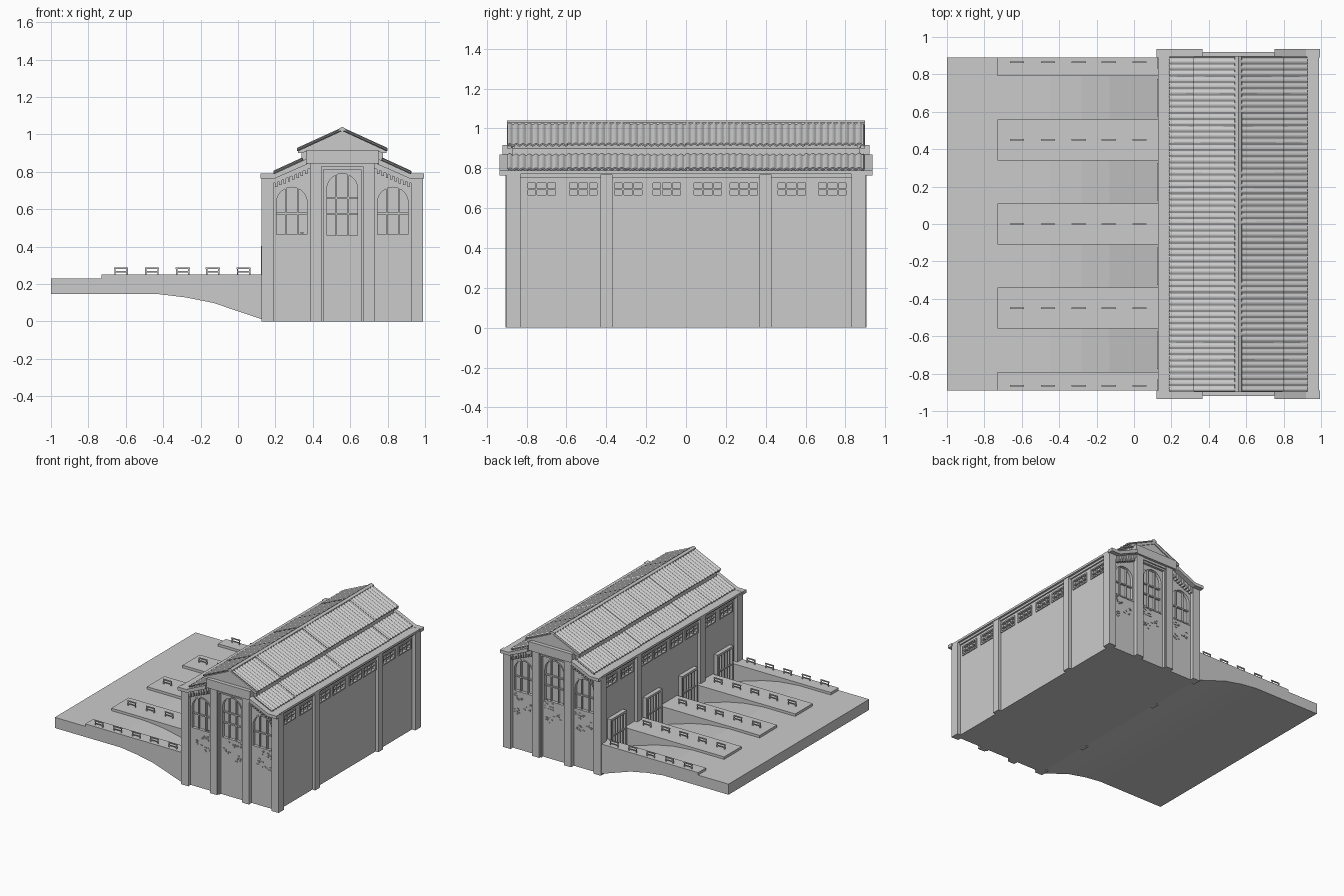
import bpy, bmesh, math, random

if "Cube" in bpy.data.objects:
    bpy.data.objects.remove(bpy.data.objects["Cube"])

random.seed(4)
CX = 0.5575                       # centre line of the hall
mx = lambda x: 2 * CX - x         # mirror across the hall


def make(name, verts, faces):
    me = bpy.data.meshes.new(name)
    me.from_pydata(verts, [], faces)
    bm = bmesh.new()
    bm.from_mesh(me)
    bmesh.ops.recalc_face_normals(bm, faces=bm.faces)
    bm.to_mesh(me)
    bm.free()
    ob = bpy.data.objects.new(name, me)
    bpy.context.collection.objects.link(ob)
    return ob


def prisms(name, items):
    """Each item: (xz outline, y0, y1), all in one object."""
    V, F = [], []
    for pts, y0, y1 in items:
        b, n = len(V), len(pts)
        V += [(x, y0, z) for x, z in pts] + [(x, y1, z) for x, z in pts]
        F += [tuple(range(b, b + n)), tuple(range(b + n, b + 2 * n))]
        F += [(b + i, b + (i + 1) % n, b + n + (i + 1) % n, b + n + i) for i in range(n)]
    return make(name, V, F)


def rect(x0, x1, z0, z1):
    return [(x0, z0), (x1, z0), (x1, z1), (x0, z1)]


def boxes(name, items):
    """Each item: x0, x1, y0, y1, z0, z1."""
    return prisms(name, [(rect(a, b, e, f), c, d) for a, b, c, d, e, f in items])


def both(pts, y0, y1):
    """Outline on the front and back facade."""
    return [(pts, s * y0, s * y1) for s in (-1, 1)]


def arch(xc, r, z0, top, n=14):
    zs = top - r
    return [(xc - r, z0)] + [(xc - r * math.cos(math.pi * i / n), zs + r * math.sin(math.pi * i / n))
                             for i in range(n + 1)] + [(xc + r, z0)]


# ---- loading yard with ramps and docks
prisms("yard_slab", [([(-1, .145), (-.42, .145), (-.28, .128), (-.13, .098), (.125, .012), (.155, 0),
                       (.155, .1), (-.13, .185), (-.28, .215), (-.45, .23), (-1, .23)], -.89, .89)])
dock = [(-.73, .2), (-.45, .2), (-.13, .15), (.155, .06), (.155, .25), (-.73, .25)]
prisms("loading_docks", [(dock, a, b) for a, b in
                         ((-.89, -.79), (-.56, -.34), (-.11, .11), (.34, .56), (.79, .89))])
rails = []
for y in (-.865, -.45, 0, .45, .865):
    for x in (-.625, -.46, -.295, -.135, .03):
        rails += [(x - .036, x - .029, y - .003, y + .003, .25, .285),
                  (x + .029, x + .036, y - .003, y + .003, .25, .285),
                  (x - .038, x + .038, y - .004, y + .004, .281, .289),
                  (x - .03, x + .03, y - .003, y + .003, .262, .268)]
boxes("dock_rails", rails)

# ---- hall body with recessed windows
hull = [(.155, 0), (.96, 0), (.96, .775), (.925, .782), (.775, .85), (.775, .9), (CX, 1.005)]
hull += [(mx(x), z) for x, z in reversed(hull[2:6])]
body = prisms("hall_body", [(hull, -.87, .87)])
R = .092
arches = [(.2875, .455, .727), (CX, .45, .8), (mx(.2875), .455, .727)]
win_y = (-.725, -.515, -.29, -.097, .11, .29, .53, .735)
W, Z0, Z1 = .078, .655, .735
cuts = []
for xc, z0, top in arches:
    cuts += both(arch(xc, R, z0, top), .85, .89)
for y in win_y:
    for a, b in ((.945, .98), (mx(.98), mx(.945))):
        cuts.append((rect(a, b, Z0, Z1), y - W, y + W))
cutter = prisms("window_cutter", cuts)
cutter.hide_render = True
cutter.display_type = 'WIRE'
mod = body.modifiers.new("windows", 'BOOLEAN')
mod.object, mod.operation, mod.solver = cutter, 'DIFFERENCE', 'EXACT'

# ---- arched window frames and glazing bars
V, F, bars = [], [], []
for xc, z0, top in arches:
    for s in (-1, 1):
        o, i = arch(xc, R, z0, top), arch(xc, R - .01, z0 + .01, top - .01)
        b, n = len(V), len(o)
        for y in (.845, .874):
            V += [(x, s * y, z) for x, z in o] + [(x, s * y, z) for x, z in i]
        for k in range(n):
            j = (k + 1) % n
            for p, q in ((0, n), (2 * n, 3 * n), (0, 2 * n), (n, 3 * n)):
                F.append((b + p + k, b + p + j, b + q + j, b + q + k))
        for dx in (-.032, .032):
            zt = top - R + math.sqrt(R * R - dx * dx)
            bars.append((xc + dx - .004, xc + dx + .004, s * .845, s * .866, z0, zt - .004))
        for z in ((.577,) if top < .75 else (.575, .66)):
            bars.append((xc - R, xc + R, s * .845, s * .864, z - .005, z + .005))
make("arched_window_frames", V, F)

# ---- strip windows along both sides
for y in win_y:
    for m in (False, True):
        X = (lambda a, b: (mx(b), mx(a))) if m else (lambda a, b: (a, b))
        for z in (Z0 + .005, Z1 - .005):
            bars.append((*X(.944, .967), y - W, y + W, z - .005, z + .005))
        for d in (-W + .004, W - .004):
            bars.append((*X(.944, .967), y + d - .005, y + d + .005, Z0, Z1))
        for d in (-W / 3, W / 3):
            bars.append((*X(.944, .96), y + d - .004, y + d + .004, Z0, Z1))
        bars.append((*X(.944, .96), y - W, y + W, .691, .699))
boxes("glazing_bars", bars)

# ---- pilasters
pil = []
for m in (False, True):
    X = (lambda a, b: (mx(b), mx(a))) if m else (lambda a, b: (a, b))
    for s in (-1, 1):
        pil += [(*X(.125, .19), s * .83, s * .9, 0, .775),
                (*X(.385, .447), s * .86, s * .905, 0, .85),
                (*X(.13, .17), s * .37, s * .43, 0, .77)]
boxes("pilasters", pil)

# ---- centre bay trim and pediments
trim = []
for s in (-1, 1):
    trim += [(.447, .457, s * .86, s * .89, 0, .825), (mx(.457), mx(.447), s * .86, s * .89, 0, .825),
             (.447, mx(.447), s * .86, s * .89, .813, .827),
             (.385, mx(.385), s * .86, s * .9, .827, .86),
             (.365, mx(.365), s * .86, s * .92, .845, .916),
             (.345, mx(.345), s * .86, s * .912, .845, .858)]
boxes("centre_bay_trim", trim)
prisms("pediments", both([(.34, .905), (mx(.34), .905), (CX, 1.015)], .86, .89))

# ---- sloping copings, friezes and stepped corbels
cop = [(.12, .765), (.2, .765), (.365, .838), (.365, .868), (.195, .79), (.12, .79)]
fri = [(.15, .74), (.2, .74), (.39, .82), (.39, .85), (.2, .785), (.15, .775)]
flip = lambda pts: [(mx(x), z) for x, z in pts]
prisms("parapet_copings", both(cop, .89, .935) + both(flip(cop), .89, .935))
prisms("parapet_friezes", both(fri, .86, .895) + both(flip(fri), .86, .895))
corb = []
for k in range(8):
    x = .197 + k * .023
    z = .728 + (x - .19) * .42
    p = rect(x, x + .013, z - .012, z + .035)
    corb += both(p, .86, .9) + both(flip(p), .86, .9)
prisms("corbels", corb)

# ---- eaves cornices along the long sides
boxes("eaves_cornices", [(.925, .988, -.935, .935, .772, .789), (mx(.988), mx(.925), -.935, .935, .772, .789),
                         (.93, .972, -.9, .9, .755, .773), (mx(.972), mx(.93), -.9, .9, .755, .773)])


# ---- corrugated roofs, six overlapping sheets per slope
def roof(name, x0, z0, x1, z1):
    V, F, n = [], [], 54
    for p in range(6):
        b, lift = len(V), (p % 2) * .003
        for i in range(n + 1):
            y = -.893 + (p + i / n) * 1.786 / 6
            w = .004 * math.sin(i / n * 9 * 2 * math.pi) + lift
            V += [(x0, y, z0 + w), (x1, y, z1 + w)]
        F += [(b + 2 * i, b + 2 * i + 1, b + 2 * i + 3, b + 2 * i + 2) for i in range(n)]
    ob = make(name, V, F)
    m = ob.modifiers.new("thickness", 'SOLIDIFY')
    m.thickness, m.offset = .008, 0


for side, f in (("left", lambda x: x), ("right", mx)):
    roof("lower_roof_" + side, f(.19), .795, f(.345), .866)
    roof("upper_roof_" + side, f(.316), .917, f(CX), 1.027)
prisms("ridge_cap", [([(CX - .02, 1.018), (CX - .018, 1.03), (CX, 1.04), (CX + .018, 1.03),
                       (CX + .02, 1.018)], -.897, .897)])
purlin = [(.322, .9), (.345, .9), (CX, 1.0), (CX, 1.02), (.322, .912)]
prisms("gable_bargeboards", both(purlin, .875, .897) + both(flip(purlin), .875, .897))

# ---- barred gates between the docks
gates = []
for yc in (-.675, -.225, .225, .675):
    h = .1
    gates += [(.122, .16, yc - h, yc - h + .014, .09, .4), (.122, .16, yc + h - .014, yc + h, .09, .4),
              (.122, .16, yc - h, yc + h, .385, .402), (.13, .16, yc - h, yc + h, .25, .26)]
    for k in range(1, 6):
        y = yc - h + k * 2 * h / 6
        gates.append((.132, .16, y - .004, y + .004, .09, .39))
boxes("dock_gates", gates)

# ---- patches of exposed brick under the arched windows
bricks = []
for s in (-1, 1):
    for xc, z0, top in arches:
        for cx, cz in ((-.05, .35), (.02, .41), (.05, .31), (.06, .43)):
            for k in range(7):
                x = min(max(xc + cx + random.gauss(0, .022), xc - .085), xc + .072)
                z = round((cz + random.gauss(0, .014)) / .01) * .01
                bricks.append((x, x + random.uniform(.009, .02), s * .865, s * .875, z, z + .007))
boxes("exposed_bricks", bricks)
